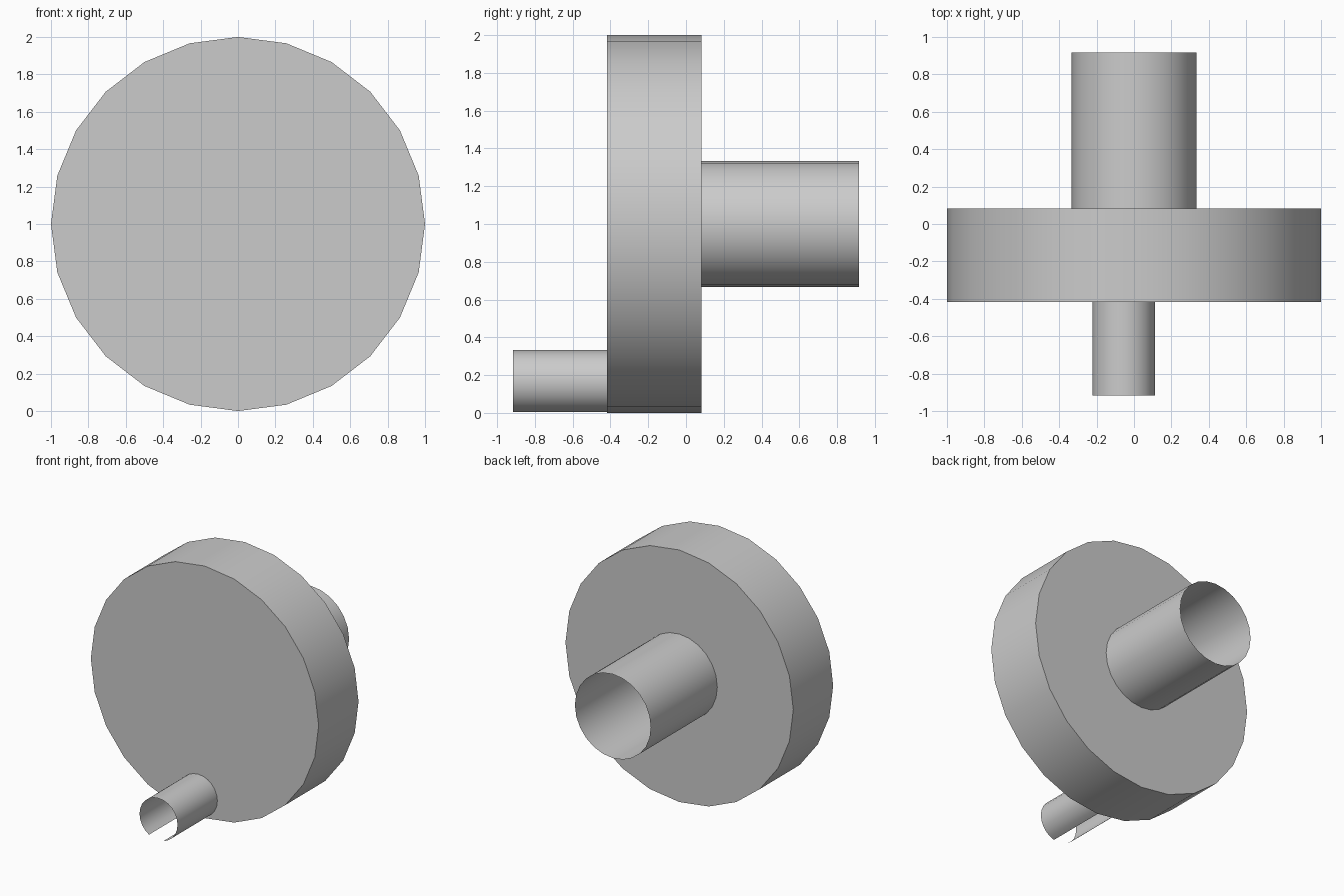
import bpy, bmesh
from math import sin, cos, radians

if "Cube" in bpy.data.objects:
    bpy.data.objects.remove(bpy.data.objects["Cube"])

SIDES = 24
STEP = 360 / SIDES


def round_part(name, radius, x, z, y0, y1, caps=False, gap=()):
    """Cylinder along y; gap lists the wall segments left open."""
    bm = bmesh.new()
    front, back = [
        [bm.verts.new((x + radius * cos(radians(i * STEP)), y,
                       z + radius * sin(radians(i * STEP)))) for i in range(SIDES)]
        for y in (y0, y1)]
    for i in range(SIDES):
        if i not in gap:
            j = (i + 1) % SIDES
            bm.faces.new((front[i], front[j], back[j], back[i]))
    if caps:
        bm.faces.new(front)
        bm.faces.new(back[::-1])
    # drop vertices that lie only in the gap
    bmesh.ops.delete(bm, geom=[v for v in bm.verts if not v.link_faces], context='VERTS')
    # make the wall normals point away from the axis
    for f in bm.faces:
        f.normal_update()
        c = f.calc_center_median()
        out = c - type(c)((x, (y0 + y1) / 2, z))
        if f.normal.dot(out) < 0:
            f.normal_flip()
    mesh = bpy.data.meshes.new(name)
    bm.to_mesh(mesh)
    bm.free()
    obj = bpy.data.objects.new(name, mesh)
    bpy.context.collection.objects.link(obj)
    bpy.ops.object.select_all(action='DESELECT')
    obj.select_set(True)
    bpy.context.view_layer.objects.active = obj
    bpy.ops.object.shade_smooth_by_angle(angle=radians(30))
    return obj


# Thick solid wheel
round_part("disc", 1.0, 0, 1.0, -0.417, 0.083, caps=True)
# Wide open tube on the back, at the centre
round_part("rear_shaft_tube", 0.333, 0, 1.0, 0.083, 0.917)
# Narrow open tube at the lower rim, slotted underneath (240 to 285 degrees)
round_part("front_crank_tube", 0.1667, -0.0556, 0.1667, -0.917, -0.417, gap=(16, 17, 18))
